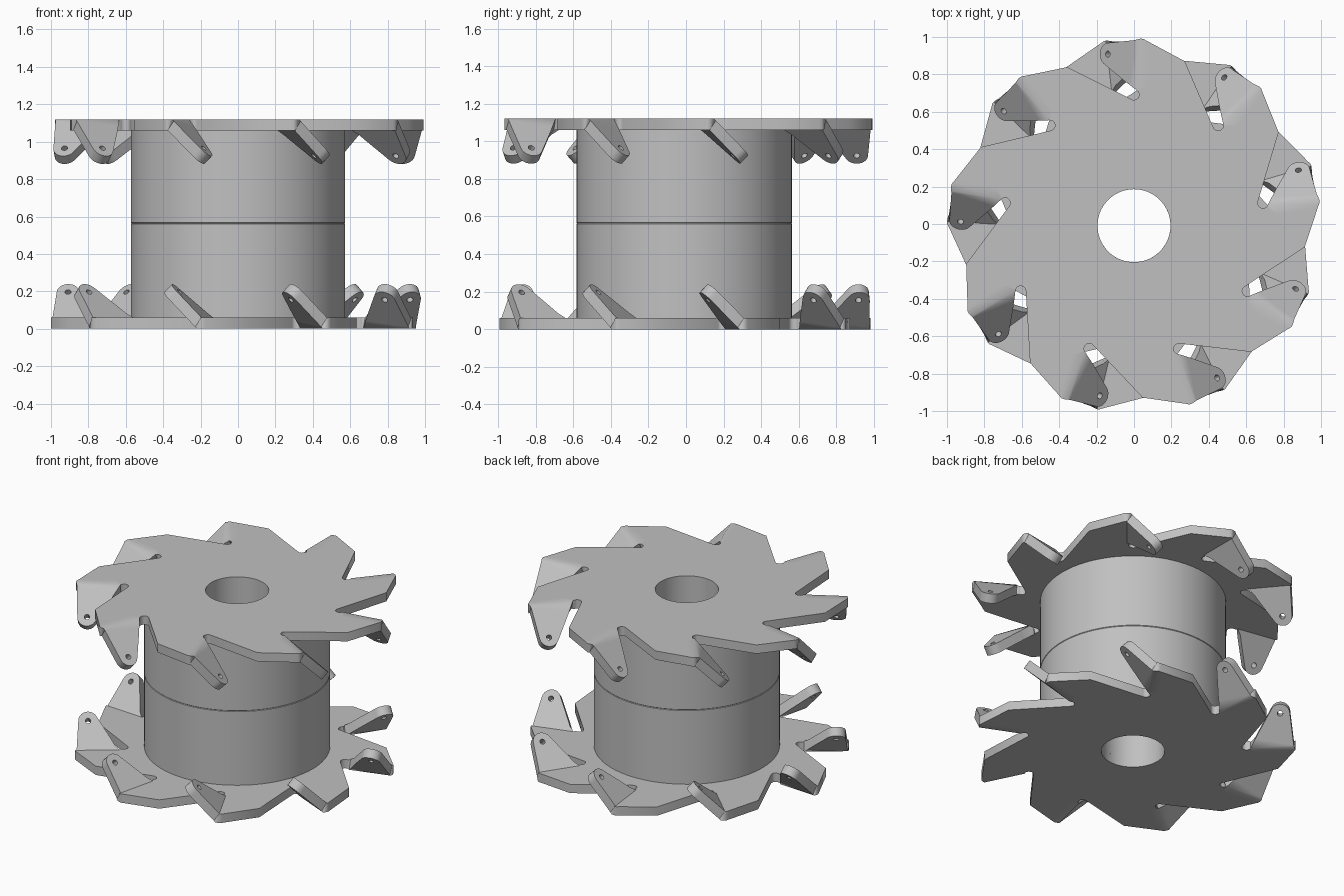
import bpy, bmesh
from math import sin, cos, tan, pi, radians
from mathutils import Vector, Matrix

cube = bpy.data.objects.get("Cube")
if cube:
    bpy.data.objects.remove(cube, do_unlink=True)

TEETH = 9
STEP = 2 * pi / TEETH
HEIGHT, THICK = 1.12, 0.06
BORE, DRUM = 0.195, 0.573
SLOT_R, SLOT_Y = 0.028, 0.70
BEND_X, BEND = 0.014, radians(45)
HOLE = (-0.204, 0.917)
CENTRE_Y = -0.009

steel = bpy.data.materials.new("plain_steel_grey")
steel.use_nodes = True
grey = (0.53, 0.53, 0.53, 1)
steel.diffuse_color = grey
steel.node_tree.nodes["Principled BSDF"].inputs["Base Color"].default_value = grey


def arc(centre, r, start, end, n):
    """Points along an arc, angles in degrees."""
    angles = [radians(start + (end - start) * i / n) for i in range(n + 1)]
    return [(centre[0] + r * cos(a), centre[1] + r * sin(a)) for a in angles]


def turn(p, a):
    return (p[0] * cos(a) - p[1] * sin(a), p[0] * sin(a) + p[1] * cos(a))


def finish(bm, name, angle):
    bmesh.ops.recalc_face_normals(bm, faces=bm.faces)
    mesh = bpy.data.meshes.new(name)
    bm.to_mesh(mesh)
    bm.free()
    mesh.materials.append(steel)
    obj = bpy.data.objects.new(name, mesh)
    bpy.context.collection.objects.link(obj)
    bpy.ops.object.select_all(action='DESELECT')
    obj.select_set(True)
    bpy.context.view_layer.objects.active = obj
    bpy.ops.object.shade_smooth_by_angle(angle=radians(angle))
    return obj


def add_loop(bm, points):
    verts = [bm.verts.new((x, y, 0)) for x, y in points]
    for a, b in zip(verts, verts[1:] + verts[:1]):
        bm.edges.new((a, b))


def fold(v):
    """Bend everything beyond the crease line down by the bend angle."""
    x, y, z = v.co
    if y < SLOT_Y or x > BEND_X + 1e-4:
        return
    run = BEND_X - x
    c, s = cos(BEND), sin(BEND)
    if z > -THICK / 2:
        v.co = (BEND_X - run * c, y, -run * s)
    elif run < 1e-4:
        v.co = (BEND_X + THICK * tan(BEND / 2), y, -THICK)
    else:
        v.co = (BEND_X - run * c + THICK * s, y, -run * s - THICK * c)


def on_seam(face):
    def test(a):
        pts = [turn(v.co, a) for v in face.verts]
        return all(abs(x) < 1e-4 and y < SLOT_Y - SLOT_R + 1e-3 for x, y in pts)
    return test(0) or test(STEP)


def cutter_plate(name):
    bm = bmesh.new()
    slot = (0, SLOT_Y)
    # One tooth: slot end, fin, rim, next slot, bore
    outline = [(0, BORE)]
    outline += arc(slot, SLOT_R, -90, 60, 6)
    outline += [(-0.08, 0.775)]
    outline += arc(HOLE, 0.06, 240, 92, 10)
    outline += [(0.0, 0.992), (0.035, 1.0), (0.05, 0.999), (0.065, 0.99)]
    next_slot = [(-0.357, 0.848)] + arc(slot, SLOT_R, 243, 270, 2)
    outline += [turn(p, -STEP) for p in next_slot]
    outline += arc((0, 0), BORE, 50, 90, 8)[:-1]
    add_loop(bm, outline)
    add_loop(bm, arc(HOLE, 0.017, 0, 360, 16)[:-1])
    bmesh.ops.triangle_fill(bm, use_beauty=True, use_dissolve=False,
                            edges=bm.edges[:], normal=(0, 0, 1))
    # Crease lines, then thickness and fold
    for x in (BEND_X, BEND_X + 0.06, BEND_X - 0.06):
        bmesh.ops.bisect_plane(bm, geom=bm.verts[:] + bm.edges[:] + bm.faces[:],
                               dist=1e-5, plane_co=(x, 0, 0), plane_no=(1, 0, 0))
    ext = bmesh.ops.extrude_face_region(bm, geom=bm.faces[:], use_keep_orig=True)
    for v in [g for g in ext["geom"] if isinstance(g, bmesh.types.BMVert)]:
        v.co.z -= THICK
    seams = [f for f in bm.faces if on_seam(f)]
    bmesh.ops.delete(bm, geom=seams, context='FACES')
    for v in bm.verts:
        fold(v)
    # Repeat the tooth around the axis
    tooth = bm.verts[:] + bm.edges[:] + bm.faces[:]
    for i in range(1, TEETH):
        copy = bmesh.ops.duplicate(bm, geom=tooth)["geom"]
        verts = [g for g in copy if isinstance(g, bmesh.types.BMVert)]
        bmesh.ops.rotate(bm, verts=verts, cent=(0, 0, 0),
                         matrix=Matrix.Rotation(i * STEP, 3, 'Z'))
    bmesh.ops.remove_doubles(bm, verts=bm.verts[:], dist=1e-4)
    return finish(bm, name, 50)


def drum(name, z0, z1, low_bevel, high_bevel):
    """Thick ring with a fine chamfer where it meets its twin."""
    bm = bmesh.new()
    profile = [(BORE, z0), (DRUM - low_bevel, z0), (DRUM, z0 + low_bevel),
               (DRUM, z1 - high_bevel), (DRUM - high_bevel, z1), (BORE, z1)]
    verts = [bm.verts.new((r, 0, z)) for r, z in profile]
    edges = [bm.edges.new(p) for p in zip(verts, verts[1:] + verts[:1])]
    bmesh.ops.spin(bm, geom=verts + edges, cent=(0, 0, 0), axis=(0, 0, 1),
                   angle=2 * pi, steps=72, use_merge=True)
    bmesh.ops.remove_doubles(bm, verts=bm.verts[:], dist=1e-5)
    obj = finish(bm, name, 30)
    obj.location.y = CENTRE_Y


# Upper plate with fins folded down
upper = cutter_plate("upper_toothed_plate")
upper.location = (0, CENTRE_Y, HEIGHT)

# Lower plate turned over, fins folded up
lower = cutter_plate("lower_toothed_plate")
lower.matrix_world = (Matrix.Translation((0, CENTRE_Y, 0))
                      @ Matrix.Rotation(radians(6.4), 4, 'Z')
                      @ Matrix.Rotation(pi, 4, 'Y'))

# Drum halves
middle = HEIGHT / 2 + 0.004
drum("lower_drum", THICK, middle, 0, 0.003)
drum("upper_drum", middle, HEIGHT - THICK, 0.003, 0)
